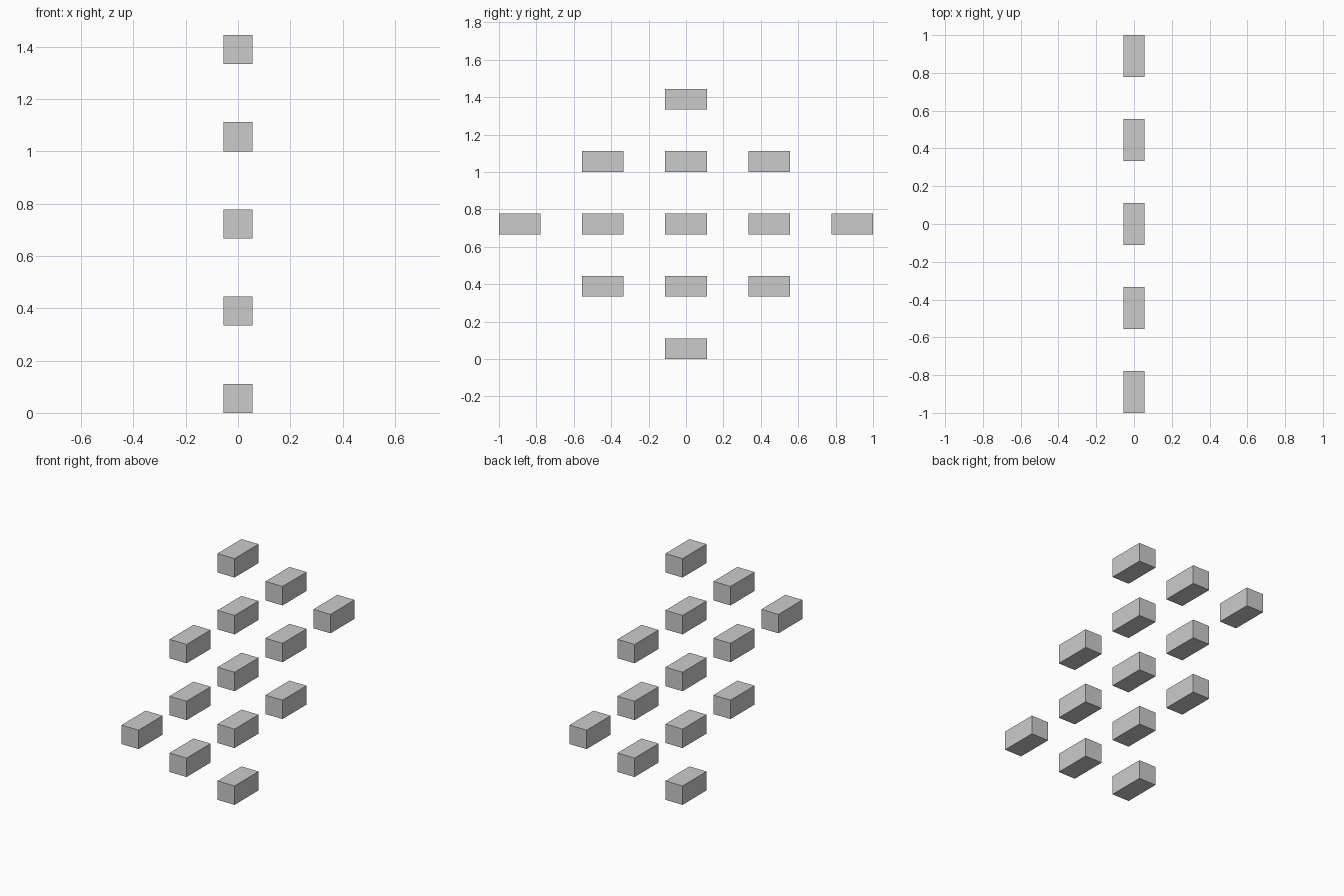
import bpy

if "Cube" in bpy.data.objects:
    bpy.data.objects.remove(bpy.data.objects["Cube"])

U = 1 / 9                       # brick height; bricks are 1 x 2 x 1 units
STEP_Y, STEP_Z = 4 * U, 3 * U   # spacing of the diamond lattice
REACH = 2                       # bricks from the centre to each tip


def add_brick(name, y, z):
    bpy.ops.mesh.primitive_cube_add(size=1, location=(0, y, z))
    brick = bpy.context.object
    brick.name = name
    brick.scale = (U, 2 * U, U)
    bpy.ops.object.transform_apply(location=False, rotation=False, scale=True)


# Floating bricks arranged in a diamond, row by row from the bottom
for row in range(-REACH, REACH + 1):
    half = REACH - abs(row)
    for col in range(-half, half + 1):
        add_brick(f"brick_row{row + REACH + 1}_{col + half + 1}",
                  col * STEP_Y, U / 2 + (row + REACH) * STEP_Z)
